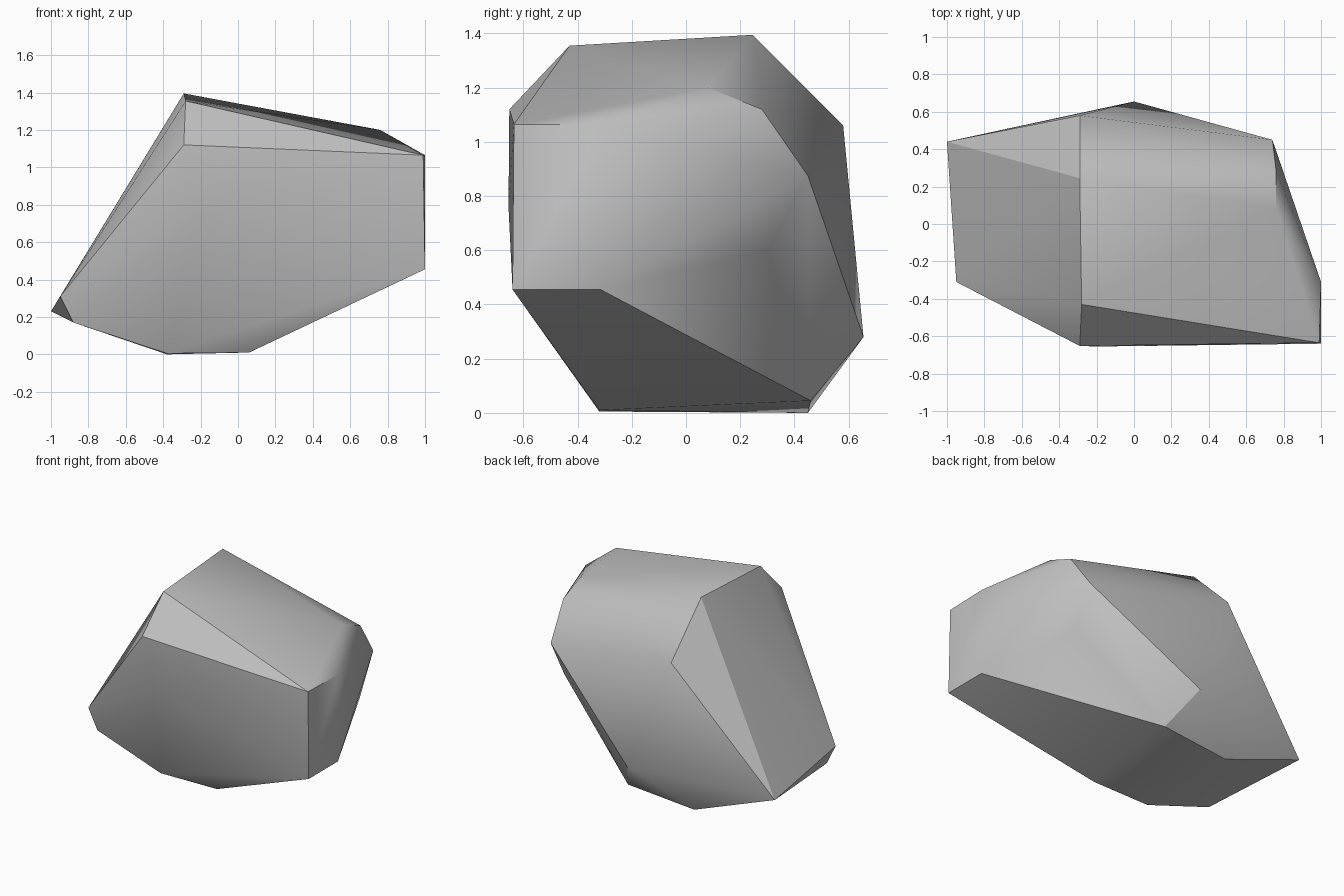
import bpy
import bmesh
import math

cube = bpy.data.objects.get("Cube")
if cube:
    bpy.data.objects.remove(cube, do_unlink=True)

# Stone colour
stone = bpy.data.materials.new("stone_grey")
stone.use_nodes = True
grey = (0.53, 0.53, 0.53, 1.0)
stone.diffuse_color = grey
stone.node_tree.nodes["Principled BSDF"].inputs["Base Color"].default_value = grey

# Corner points of the boulder, grouped by region
ridge = [(-0.29, -0.652, 1.12), (-0.28, -0.43, 1.355),
         (-0.29, 0.245, 1.395), (-0.29, 0.58, 1.06)]
front_bulge = [(-0.2, -0.655, 0.76)]
left_end = [(0.99, -0.635, 1.065), (1.0, -0.64, 0.455),
            (1.0, -0.315, 0.455), (1.0, -0.31, 1.065)]
left_shoulder = [(0.76, 0.08, 1.20), (0.76, 0.28, 1.12),
                 (0.74, 0.45, 0.875), (0.74, 0.30, 0.60)]
right_end = [(-1.0, 0.44, 0.23), (-0.95, -0.31, 0.31), (-0.88, -0.31, 0.17)]
back = [(0.0, 0.655, 0.28)]
base = [(0.06, -0.32, 0.01), (-0.38, -0.32, 0.005),
        (0.13, 0.46, 0.045), (-0.38, 0.45, 0.0)]

# Wrap the corners in a faceted hull
bm = bmesh.new()
for co in (ridge + front_bulge + left_end + left_shoulder
           + right_end + back + base):
    bm.verts.new(co)
bmesh.ops.convex_hull(bm, input=bm.verts[:])
loose = [v for v in bm.verts if not v.link_faces]
bmesh.ops.delete(bm, geom=loose, context='VERTS')
bmesh.ops.recalc_face_normals(bm, faces=bm.faces[:])

mesh = bpy.data.meshes.new("boulder")
bm.to_mesh(mesh)
bm.free()
mesh.materials.append(stone)
boulder = bpy.data.objects.new("boulder", mesh)
bpy.context.collection.objects.link(boulder)

# Soft shading across shallow creases, crisp along strong ones
for o in bpy.context.selected_objects:
    o.select_set(False)
boulder.select_set(True)
bpy.context.view_layer.objects.active = boulder
bpy.ops.object.shade_smooth_by_angle(angle=math.radians(30))
